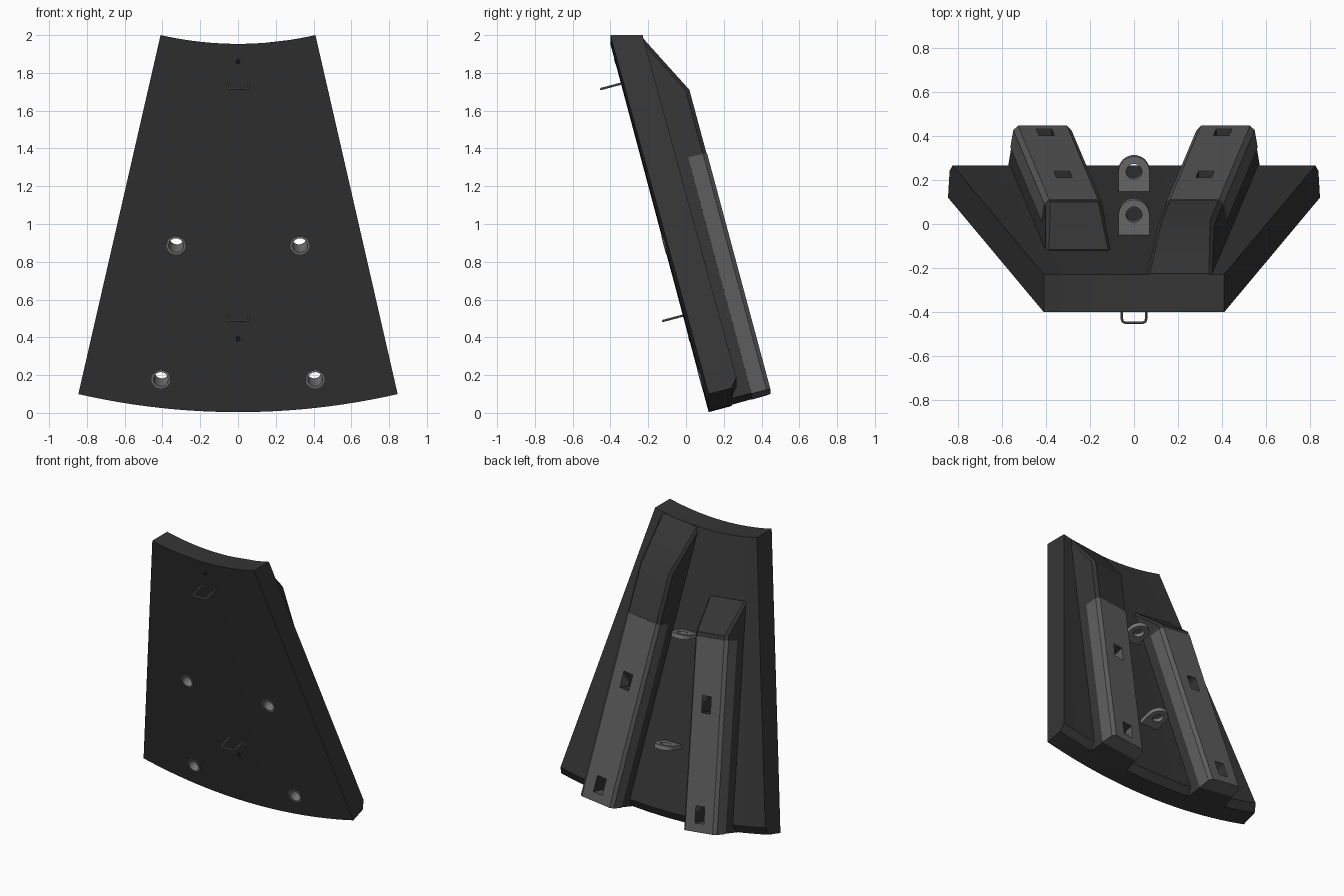
import bpy, bmesh, math
from mathutils import Matrix, Vector

if "Cube" in bpy.data.objects:
    bpy.data.objects.remove(bpy.data.objects["Cube"])

APEX_Z = 3.79           # height of the axis the sector fans around
R_BOTTOM = 3.786
TILT = math.atan(0.267)
HALF = math.radians(12.9)
RAIL_ANGLE = math.radians(6.45)
BOLTS = (0.158, 0.896)  # distance of the bolt holes up the slope


def material(name, v):
    m = bpy.data.materials.new(name)
    m.use_nodes = True
    col = (v, v, v, 1)
    m.diffuse_color = col
    bsdf = m.node_tree.nodes["Principled BSDF"]
    bsdf.inputs["Base Color"].default_value = col
    bsdf.inputs["Roughness"].default_value = 0.6
    return m


charcoal = material("charcoal", 0.036)
cover_grey = material("cover grey", 0.105)
steel = material("steel grey", 0.18)
black = material("black", 0.008)


def frame(a):
    """Local axes at fan angle a: x sideways, y out of the back, z up the slope."""
    er = Vector((math.sin(a), 0, -math.cos(a)))
    ey = Vector((0, 1, 0))
    side = Vector((math.cos(a), 0, math.sin(a)))
    out = ey * math.cos(TILT) - er * math.sin(TILT)
    up = -er * math.cos(TILT) - ey * math.sin(TILT)
    m = Matrix((side, out, up)).transposed().to_4x4()
    m.translation = Vector((0, 0.12, APEX_Z)) + er * R_BOTTOM
    return m


def loft(name, sections, mat, closed=False):
    """Skin matching point loops; cap the ends unless closed into a ring."""
    bm = bmesh.new()
    loops = [[bm.verts.new(p) for p in s] for s in sections]
    n = len(loops[0])
    pairs = list(zip(loops, loops[1:]))
    if closed:
        pairs.append((loops[-1], loops[0]))
    for a, b in pairs:
        for i in range(n):
            j = (i + 1) % n
            bm.faces.new((a[i], a[j], b[j], b[i]))
    if not closed:
        bm.faces.new(loops[0])
        bm.faces.new(loops[-1])
    bmesh.ops.recalc_face_normals(bm, faces=bm.faces)
    me = bpy.data.meshes.new(name)
    bm.to_mesh(me)
    bm.free()
    me.materials.append(mat)
    ob = bpy.data.objects.new(name, me)
    bpy.context.collection.objects.link(ob)
    return ob


def circle(r, n=24):
    return [(r * math.cos(2 * math.pi * i / n), r * math.sin(2 * math.pi * i / n)) for i in range(n)]


def mirrored(half):
    return half + [(-s, h) for s, h in reversed(half)]


def cut(target, cutter):
    mod = target.modifiers.new("cut", "BOOLEAN")
    mod.operation = "DIFFERENCE"
    mod.solver = "EXACT"
    mod.object = cutter
    bpy.context.view_layer.objects.active = target
    bpy.ops.object.modifier_apply(modifier=mod.name)


def smooth(ob):
    bpy.ops.object.select_all(action="DESELECT")
    ob.select_set(True)
    bpy.context.view_layer.objects.active = ob
    bpy.ops.object.shade_smooth_by_angle(angle=math.radians(30))


# Sector panel: one cross-section swept around the fan axis
panel_profile = [(0, 0), (0.125, 0), (0.165, 0.05), (0.165, 1.974), (0, 2.018)]
steps = 24
panel = loft("sector_panel",
             [[frame(HALF * (2 * i / steps - 1)) @ Vector((0, h, l)) for h, l in panel_profile]
              for i in range(steps + 1)], charcoal)
finished = [panel]


# Rails with sloped upper ends, grey covers, bolt holes and sleeves
def rail(side, knee, end):
    m = frame(side * RAIL_ANGLE)
    tag = "left" if side > 0 else "right"
    body = mirrored([(0.157, 0.11), (0.13, 0.315), (0.11, 0.335)])
    tip = mirrored([(0.157, 0.11), (0.15, 0.15), (0.135, 0.169)])
    cover = mirrored([(0.1445, 0.235), (0.133, 0.317), (0.112, 0.338)])

    def at(section, l):
        return [m @ Vector((s, h, l)) for s, h in section]

    beam = loft(tag + "_rail", [at(body, 0), at(body, knee), at(tip, end)], charcoal)
    shell = loft(tag + "_rail_cover", [at(cover, -0.002), at(cover, 1.3)], cover_grey)
    for k, l in enumerate(BOLTS):
        # Round drill hole through the panel
        drill = loft("drill", [[m @ Vector((p, h, l + q)) for p, q in circle(0.045)]
                               for h in (-0.05, 0.2)], charcoal)
        # Rectangular access slot in the rail
        slot = loft("slot", [[m @ Vector((s, h, l + d)) for s, d in
                              ((-0.036, -0.1), (0.036, -0.1), (0.036, 0.015), (-0.036, 0.015))]
                             for h in (0.155, 0.4)], charcoal)
        for target, tool in ((panel, drill), (beam, drill), (beam, slot), (shell, slot)):
            cut(target, tool)
        for tool in (drill, slot):
            bpy.data.objects.remove(tool)
        rings = [(0.05, -0.006), (0.05, 0.004), (0.0455, 0.004), (0.0455, 0.16), (0.039, 0.16), (0.039, -0.006)]
        finished.append(loft(f"{tag}_bolt_sleeve_{k + 1}",
                             [[m @ Vector((p, h, l + q)) for p, q in circle(r)] for r, h in rings],
                             steel, closed=True))
    finished.extend((beam, shell))


rail(1, 1.65, 1.974)
rail(-1, 1.33, 1.55)

mid = frame(0)


# Lifting lugs on the back, rounded outside and squared into the panel
def lug(name, l):
    outer = []
    for c, s in circle(1, 32):
        k = 0.07 if s >= 0 else min(0.07 / max(abs(c), 0.001), 0.105 / abs(s))
        outer.append((c * k, s * k))
    inner = circle(0.036, 32)
    sections = [[mid @ Vector((p, 0.26 + q, l + d)) for p, q in loop]
                for loop, d in ((outer, -0.015), (outer, 0.015), (inner, 0.015), (inner, -0.015))]
    finished.append(loft(name, sections, steel, closed=True))


lug("lower_lug", 0.5)
lug("upper_lug", 1.26)


# Wire handles on the front
def handle(name, l):
    cu = bpy.data.curves.new(name, "CURVE")
    cu.dimensions = "3D"
    cu.bevel_depth = 0.006
    cu.bevel_resolution = 2
    cu.use_fill_caps = True
    half = [(0.055, 0.01), (0.055, -0.09), (0.051, -0.103), (0.04, -0.108)]
    pts = mirrored(half)
    sp = cu.splines.new("POLY")
    sp.points.add(len(pts) - 1)
    for p, (s, h) in zip(sp.points, pts):
        p.co = (*(mid @ Vector((s, h, l))), 1)
    cu.materials.append(steel)
    ob = bpy.data.objects.new(name, cu)
    bpy.context.collection.objects.link(ob)
    bpy.ops.object.select_all(action="DESELECT")
    ob.select_set(True)
    bpy.context.view_layer.objects.active = ob
    bpy.ops.object.convert(target="MESH")
    finished.append(bpy.context.view_layer.objects.active)


handle("lower_handle", 0.529)
handle("upper_handle", 1.8)

# Small pin holes on the front
for name, l in (("lower_pin_hole", 0.4), ("upper_pin_hole", 1.92)):
    finished.append(loft(name, [[mid @ Vector((p, h, l + q)) for p, q in circle(0.014, 16)]
                                for h in (-0.002, 0.003)], black))

for ob in finished:
    smooth(ob)
